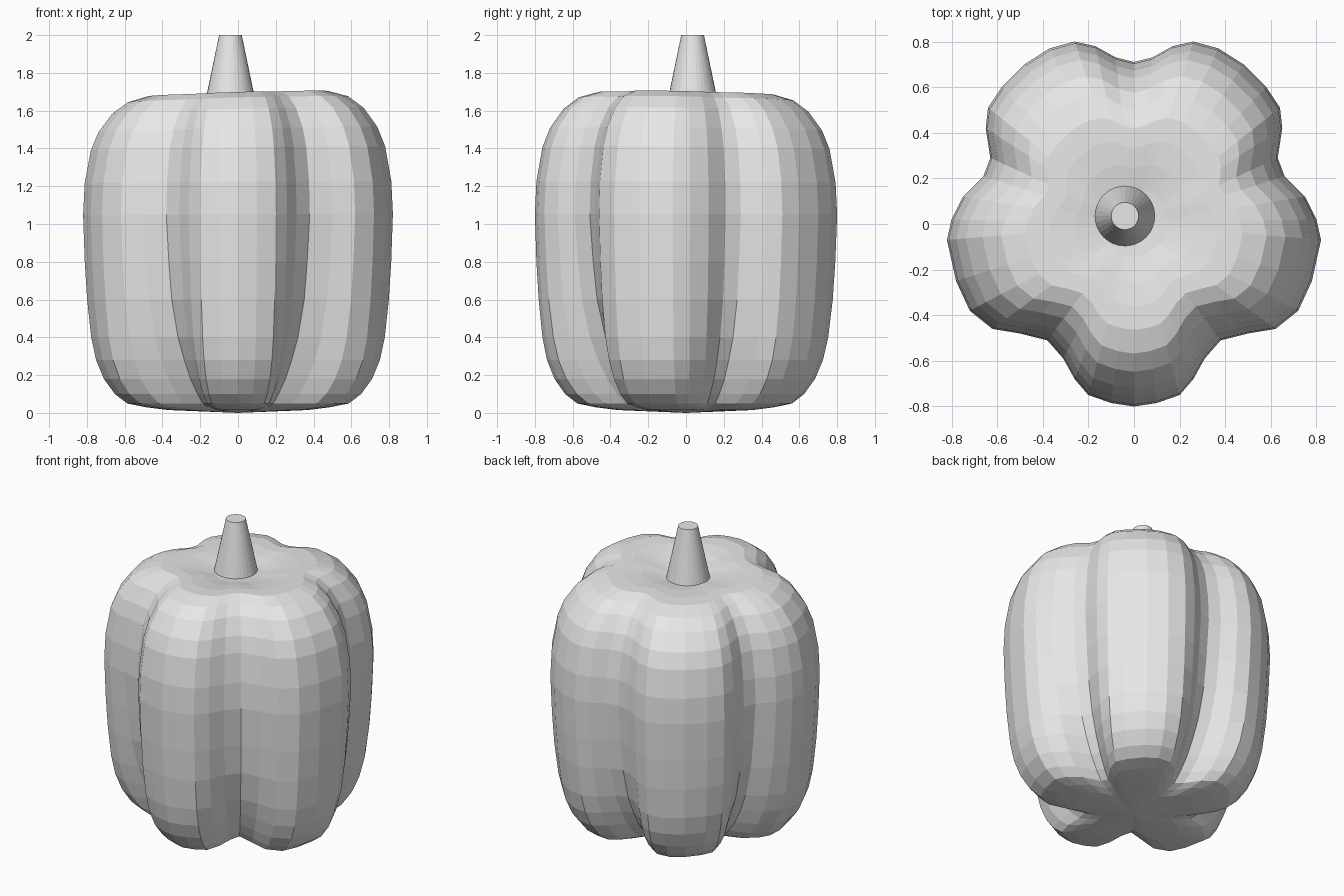
import bpy, bmesh, math
from mathutils import Vector

cube = bpy.data.objects.get("Cube")
if cube:
    bpy.data.objects.remove(cube)


def make_material(name, colour):
    mat = bpy.data.materials.new(name)
    mat.use_nodes = True
    mat.diffuse_color = colour
    mat.node_tree.nodes["Principled BSDF"].inputs["Base Color"].default_value = colour
    return mat


def make_object(name, bm, material):
    bmesh.ops.recalc_face_normals(bm, faces=bm.faces)
    mesh = bpy.data.meshes.new(name)
    bm.to_mesh(mesh)
    bm.free()
    mesh.materials.append(material)
    obj = bpy.data.objects.new(name, mesh)
    bpy.context.scene.collection.objects.link(obj)
    return obj


grey = make_material("plain grey", (0.8, 0.8, 0.8, 1))

# Half of the five-lobed cross-section, from the front lobe to the back groove
half_outline = [
    (0, -.8), (.1, -.785), (.2, -.75), (.26, -.68), (.31, -.59), (.38, -.51),
    (.5, -.48), (.62, -.46), (.72, -.38), (.78, -.25), (.82, -.07), (.8, .02),
    (.75, .12), (.66, .21), (.63, .29), (.65, .42), (.64, .51), (.58, .6),
    (.48, .7), (.37, .77), (.26, .8), (.17, .78), (.08, .73), (0, .71)]
outline = half_outline + [(-x, y) for x, y in half_outline[-2:0:-1]]

# Side profile: ring scale, height, groove depth
profile = [
    (.15, .005, 1.9), (.3, .01, 2), (.45, .015, 2.1), (.6, .03, 2.2),
    (.72, .05, 2.2), (.8, .1, 2.1), (.87, .18, 1.9), (.92, .28, 1.7),
    (.95, .4, 1.45), (.975, .6, 1.2), (.99, .8, 1.1), (1, 1.05, 1),
    (.99, 1.22, 1), (.95, 1.4, 1), (.9, 1.5, 1), (.81, 1.6, 1),
    (.71, 1.66, 1), (.58, 1.69, .9), (.45, 1.69, .8), (.32, 1.68, .6),
    (.18, 1.66, .3)]


def body_point(x, y, scale, height, depth):
    """Scale the outline, deepening its grooves, and tilt the crown a little."""
    angle = math.atan2(y, x)
    hull = .83 + .03 * math.sin(angle)
    radius = scale * (hull - depth * (hull - math.hypot(x, y)))
    px, py = radius * math.cos(angle), radius * math.sin(angle)
    tilt = (height / 1.7) ** 4 * (.03 * px - .02 * py)
    return Vector((px, py, height + tilt))


# Lobed body
bm = bmesh.new()
rings = [[bm.verts.new(body_point(x, y, *row)) for x, y in outline]
         for row in profile]
count = len(outline)
for low, high in zip(rings, rings[1:]):
    for i in range(count):
        j = (i + 1) % count
        bm.faces.new((low[i], low[j], high[j], high[i]))
for ring, height in ((rings[0], 0), (rings[-1], 1.65)):
    centre = bm.verts.new((0, 0, height))
    for i in range(count):
        bm.faces.new((ring[i], ring[(i + 1) % count], centre))
make_object("lobed_body", bm, grey)

# Tapered stem
bottom, top = 1.64, 2
bm = bmesh.new()
bmesh.ops.create_cone(bm, cap_ends=True, segments=32, radius1=.135, radius2=.06,
                      depth=top - bottom)
bmesh.ops.translate(bm, verts=bm.verts, vec=(-.04, .035, (bottom + top) / 2))
make_object("stem", bm, grey)
